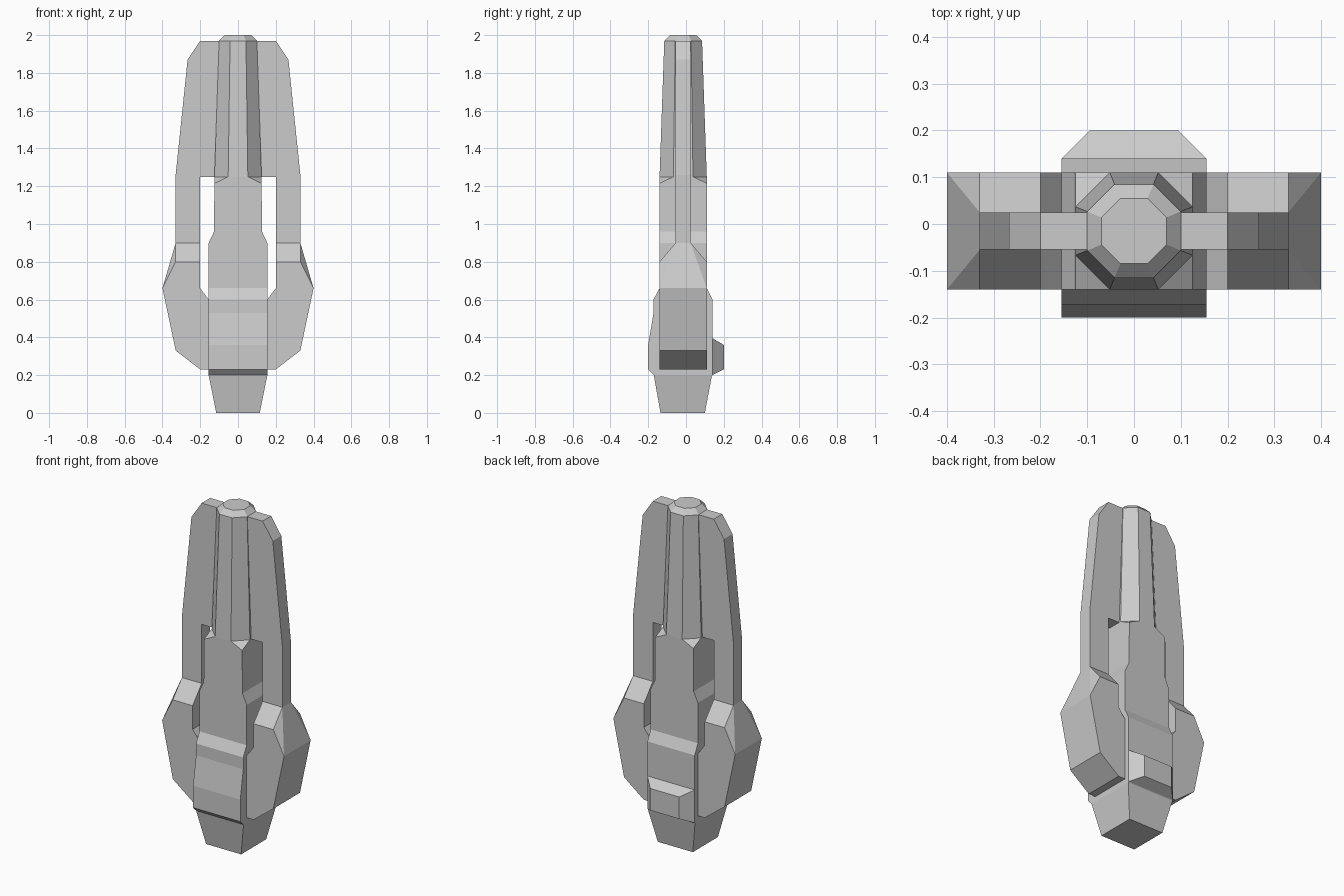
import bpy, bmesh

if "Cube" in bpy.data.objects:
    bpy.data.objects.remove(bpy.data.objects["Cube"])

YC = -0.015           # centre line of the arms and barrel in depth
Y0, Y1 = -0.14, 0.11  # thick parts
B0, B1 = -0.055, 0.025  # thin blades


def finish(bm, name, mirror=False):
    bmesh.ops.remove_doubles(bm, verts=bm.verts, dist=1e-5)
    bmesh.ops.recalc_face_normals(bm, faces=bm.faces)
    mesh = bpy.data.meshes.new(name)
    bm.to_mesh(mesh)
    bm.free()
    obj = bpy.data.objects.new(name, mesh)
    bpy.context.collection.objects.link(obj)
    if mirror:
        obj.modifiers.new("Mirror", 'MIRROR').use_mirror_merge = False
    return obj


def ring(z, hx, y0, y1, c=0.0):
    """Rectangle with corners cut by c, always eight points."""
    return [(hx - c, y0, z), (hx, y0 + c, z), (hx, y1 - c, z), (hx - c, y1, z),
            (-hx + c, y1, z), (-hx, y1 - c, z), (-hx, y0 + c, z), (-hx + c, y0, z)]


def loft(name, rings):
    bm = bmesh.new()
    rows = [[bm.verts.new(p) for p in r] for r in rings]
    for a, b in zip(rows, rows[1:]):
        for i in range(8):
            j = (i + 1) % 8
            bm.faces.new((a[i], a[j], b[j], b[i]))
    bm.faces.new(rows[0][::-1])
    bm.faces.new(rows[-1])
    return finish(bm, name)


def plate(name, profile, y0, y1):
    """Extrude an x-z profile in depth, mirrored to both sides."""
    bm = bmesh.new()
    face = bm.faces.new([bm.verts.new((x, y0, z)) for x, z in profile])
    out = bmesh.ops.extrude_face_region(bm, geom=[face])["geom"]
    bmesh.ops.translate(bm, vec=(0, y1 - y0, 0),
                        verts=[v for v in out if isinstance(v, bmesh.types.BMVert)])
    return finish(bm, name, True)


def hull(name, points, mirror=False):
    bm = bmesh.new()
    for p in points:
        bm.verts.new(p)
    bmesh.ops.convex_hull(bm, input=bm.verts[:])
    bmesh.ops.dissolve_limit(bm, angle_limit=0.01, verts=bm.verts[:], edges=bm.edges[:])
    return finish(bm, name, mirror)


# Grip body rising into a tapered octagonal barrel
body = [(0, .115, -.135, .1), (.197, .155, -.17, .137), (.2, .155, -.17, .14),
        (.23, .155, -.2, .14), (.36, .155, -.2, .14), (.53, .155, -.172, .14),
        (.6, .155, -.172, .14), (.66, .155, Y0, Y1), (.9, .155, Y0, Y1),
        (.96, .127, Y0, Y1), (1.215, .125, Y0, Y1)]
barrel = [(1.25, .125, .073), (1.97, .1, .058), (2.0, .07, .041)]
loft("body_and_barrel", [ring(*s) for s in body]
     + [ring(z, r, YC - r, YC + r, c) for z, r, c in barrel])

# Bevelled block on the back
hull("back_block", [(s * x, y, z) for s in (-1, 1)
                    for x, y, z in ((.155, .14, .2), (.155, .14, .395),
                                    (.095, .2, .23), (.095, .2, .36))])

# Thin blades joining the barrel
plate("side_blade", [(.2, .9), (.33, .9), (.33, 1.26), (.267, 1.87), (.2, 1.97),
                     (.06, 1.97), (.06, 1.25), (.2, 1.25)], B0, B1)

# Thick pods at the blade roots
pod = [(x, y, z) for y in (Y0, Y1)
       for x, z in ((.2, .23), (.33, .33), (.4, .66), (.33, .8), (.2, .8))]
pod += [(x, y, .9) for y in (B0, B1) for x in (.2, .33)]
hull("side_pod", pod, True)

# Webs joining the pods to the body
plate("pod_web", [(.15, .23), (.2, .23), (.2, .66), (.155, .6), (.15, .6)], Y0, Y1)
